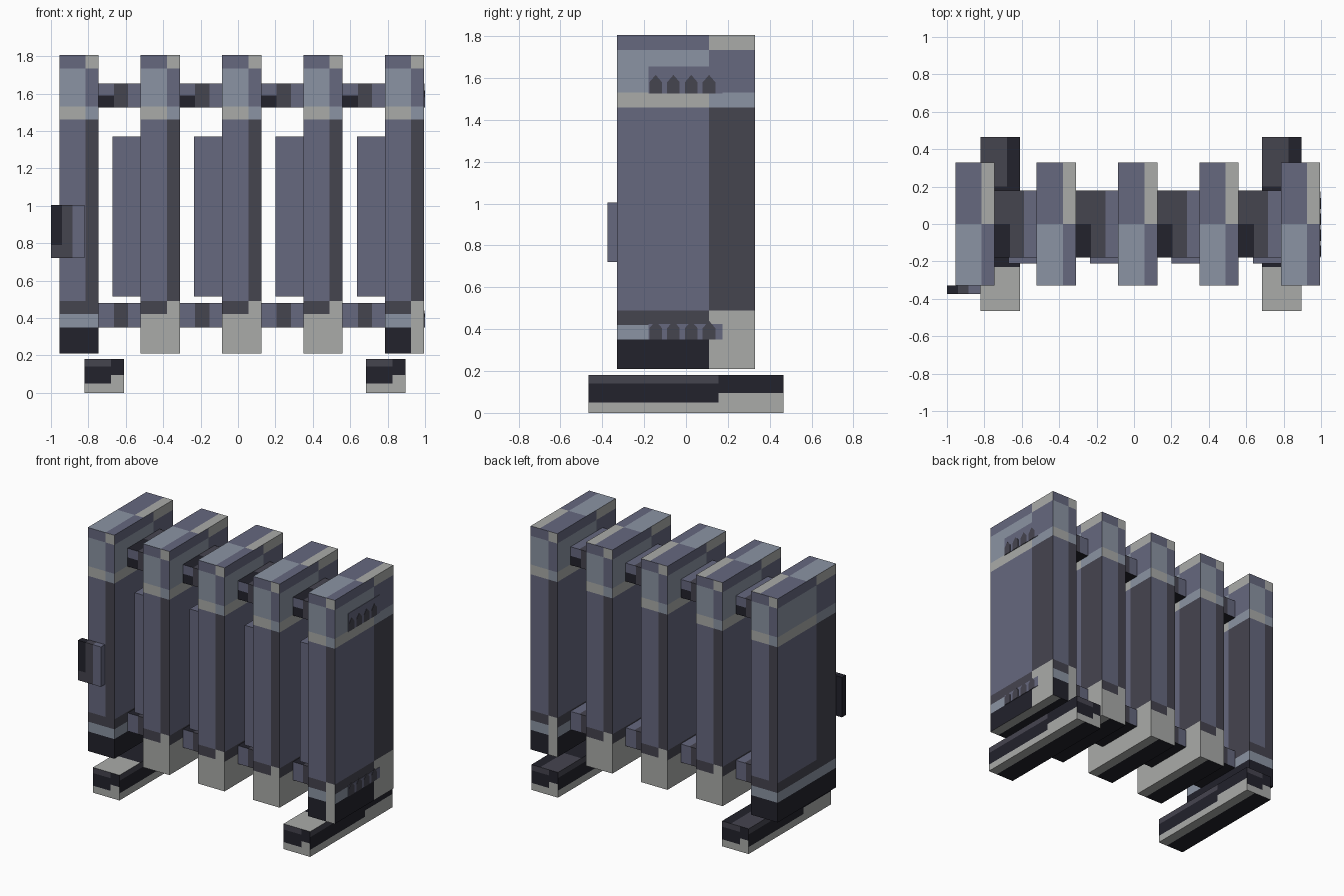
import bpy
import bmesh
from mathutils import Vector

cube = bpy.data.objects.get("Cube")
if cube:
    bpy.data.objects.remove(cube, do_unlink=True)

# Palette (linear values)
PALETTE = {
    "slate": (0.133, 0.138, 0.212),
    "pale_grey": (0.40, 0.407, 0.397),
    "near_black": (0.016, 0.016, 0.025),
    "charcoal": (0.06, 0.058, 0.078),
    "steel_blue": (0.258, 0.296, 0.366),
}
NAMES = list(PALETTE)
MATS = []
for label, rgb in PALETTE.items():
    m = bpy.data.materials.new(label)
    m.use_nodes = True
    m.diffuse_color = (*rgb, 1)
    m.node_tree.nodes["Principled BSDF"].inputs["Base Color"].default_value = (*rgb, 1)
    MATS.append(m)


def finish(name, bm):
    mesh = bpy.data.meshes.new(name)
    bm.to_mesh(mesh)
    bm.free()
    for m in MATS:
        mesh.materials.append(m)
    obj = bpy.data.objects.new(name, mesh)
    bpy.context.collection.objects.link(obj)
    return obj


def side_of(n):
    axis = max(range(3), key=lambda i: abs(n[i]))
    pairs = (("left", "right"), ("back", "front"), ("top", "bottom"))
    return pairs[axis][0 if n[axis] > 0 else 1]


def box(name, lo, hi, rule, cuts=((), (), ())):
    """Box cut along the given planes; rule(side, u, point) names each face's colour.
    u runs left to right across a side as seen from outside."""
    lo, hi = Vector(lo), Vector(hi)
    size = hi - lo
    bm = bmesh.new()
    bmesh.ops.create_cube(bm, size=1)
    for v in bm.verts:
        v.co = [(lo[i] + hi[i]) / 2 + v.co[i] * size[i] for i in range(3)]
    for axis, values in enumerate(cuts):
        normal = Vector([float(i == axis) for i in range(3)])
        for value in values:
            bmesh.ops.bisect_plane(bm, geom=bm.verts[:] + bm.edges[:] + bm.faces[:],
                                   plane_co=normal * value, plane_no=normal)
    bm.normal_update()
    for f in bm.faces:
        c = f.calc_center_median()
        side = side_of(f.normal)
        fx, fy = (c.x - lo.x) / size.x, (c.y - lo.y) / size.y
        u = {"left": fy, "right": 1 - fy, "back": 1 - fx}.get(side, fx)
        f.material_index = NAMES.index(rule(side, u, c))
    return finish(name, bm)


def thirds(a, b):
    return (a + (b - a) / 3, a + (b - a) * 2 / 3)


# Radiator fins: bands by height, wide main column and narrow right column
BANDS = [
    (1.735, "slate", "pale_grey"),
    (1.53, "steel_blue", "slate"),
    (1.46, "pale_grey", "steel_blue"),
    (0.49, "slate", "charcoal"),
    (0.42, "charcoal", "pale_grey"),
]


def fin_rule(index):
    def rule(side, u, c):
        edge = u > 0.66
        if side == "top":
            if c.y > 0:
                return "pale_grey" if edge else "slate"
            return "slate" if edge else "steel_blue"
        if side == "bottom":
            return "pale_grey" if edge else "near_black"
        for z, main, narrow in BANDS:
            if c.z > z:
                if index == 0 and z == 0.42:
                    return "charcoal"
                return narrow if edge else main
        if index in (0, 4):
            if edge and index == 4:
                return "pale_grey"
            return "steel_blue" if c.z > 0.35 else "near_black"
        return "pale_grey"
    return rule


PITCH, WIDTH = 0.435, 0.21
FIN_Z = [b[0] for b in BANDS] + [0.35]
for i in range(5):
    x = -0.955 + PITCH * i
    box(f"fin_{i + 1}", (x, -0.33, 0.21), (x + WIDTH, 0.33, 1.805), fin_rule(i),
        (thirds(x, x + WIDTH), (-0.11, 0, 0.11), FIN_Z))


# Connecting pipes and inner panels in each gap
def pipe_rule(side, u, c):
    if side == "bottom":
        return "near_black"
    if u > 0.7:
        return "slate"
    if u > 0.36:
        return "charcoal"
    if side == "top":
        return "charcoal" if c.y > 0 else "near_black"
    return "near_black" if 1.5 < c.z < 1.59 else "slate"


def plain(color):
    return lambda side, u, c: color


for i in range(4):
    x0 = -0.745 + PITCH * i
    x1 = x0 + PITCH - WIDTH
    for label, z in (("lower", 0.35), ("upper", 1.525)):
        cuts = [x0 + (x1 - x0) * t for t in (0.3, 0.36, 0.64, 0.7)]
        box(f"{label}_pipe_{i + 1}", (x0, -0.18, z), (x1, 0.18, z + 0.13), pipe_rule,
            (cuts, (0,), (z + 0.065,)))
    box(f"inner_panel_{i + 1}", (x0 + 0.075, -0.21, 0.515), (x1, 0, 1.37), plain("slate"))


# Pipe end plates with pointed slots on the left side
def slot(name, y, z):
    bm = bmesh.new()
    outline = [(-0.03, 0), (0.03, 0), (0.03, 0.055), (0, 0.09), (-0.03, 0.055)]
    face = bm.faces.new([bm.verts.new((0.998, y + a, z + b)) for a, b in outline])
    grown = bmesh.ops.extrude_face_region(bm, geom=[face])["geom"]
    moved = [v for v in grown if isinstance(v, bmesh.types.BMVert)]
    bmesh.ops.translate(bm, verts=moved, vec=(0.002, 0, 0))
    bmesh.ops.recalc_face_normals(bm, faces=bm.faces[:])
    for f in bm.faces:
        f.material_index = NAMES.index("charcoal")
    finish(name, bm)


for label, z, height in (("lower", 0.35, 0.075), ("upper", 1.525, 0.13)):
    box(f"{label}_end_plate", (0.995, -0.18, z), (0.998, 0.175, z + height), plain("slate"))
    for k in range(4):
        slot(f"{label}_slot_{k + 1}", -0.145 + 0.085 * k, z)


# Feet
def foot_rule(side, u, c):
    edge = u > 0.66
    if side == "top":
        if c.y < -0.23:
            return "pale_grey"
        return "charcoal" if c.y > 0.2 and not edge else "near_black"
    if side == "bottom":
        return "pale_grey" if edge else "near_black"
    if c.z < 0.05 or (edge and c.z < 0.095):
        return "pale_grey"
    return "charcoal" if c.z > 0.14 and not edge else "near_black"


for label, x in (("right", -0.82), ("left", 0.685)):
    box(f"{label}_foot", (x, -0.465, 0), (x + WIDTH, 0.465, 0.18), foot_rule,
        (thirds(x, x + WIDTH), (-0.23, -0.155, 0.155, 0.2), (0.05, 0.095, 0.14)))


# Control box on the front of the first fin
def control_rule(side, u, c):
    if side == "left":
        return "slate"
    if side in ("right", "back"):
        return "near_black"
    if u > 0.64:
        return "slate"
    if u > 0.33 or c.z < 0.79:
        return "charcoal"
    return "near_black"


box("control_box", (-1, -0.375, 0.72), (-0.82, -0.33, 1.005), control_rule,
    ((-0.94, -0.884), (), (0.79,)))
